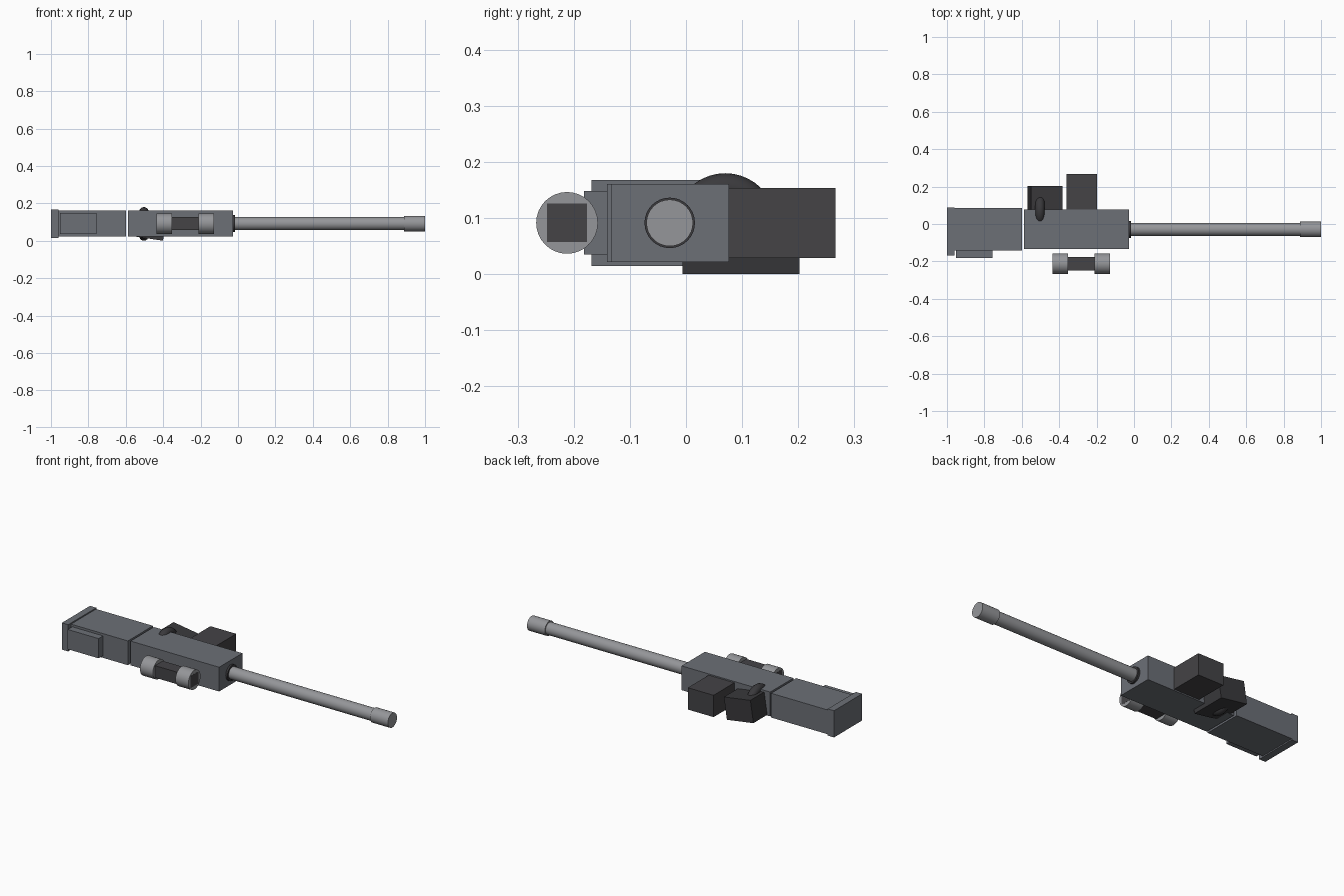
import bpy, math

if "Cube" in bpy.data.objects:
    bpy.data.objects.remove(bpy.data.objects["Cube"])

def material(name, r, g, b):
    m = bpy.data.materials.new(name)
    m.diffuse_color = (r, g, b, 1)
    m.use_nodes = True
    m.node_tree.nodes["Principled BSDF"].inputs["Base Color"].default_value = m.diffuse_color
    return m

GREY = material("blue_grey_metal", 0.15, 0.16, 0.183)
STEEL = material("light_steel", 0.30, 0.305, 0.32)
DARK = material("dark_polymer", 0.058, 0.056, 0.061)
BLACK = material("black_rubber", 0.042, 0.041, 0.045)

def finish(name, mat, smooth=False):
    o = bpy.context.object
    o.name = name
    o.data.materials.append(mat)
    if smooth:
        bpy.ops.object.shade_smooth_by_angle(angle=math.radians(35))
    return o

def box(name, mat, x, y, z, tilt=0):
    """Box from (min, max) ranges, optionally tilted about y."""
    c = [(a + b) / 2 for a, b in (x, y, z)]
    bpy.ops.mesh.primitive_cube_add(size=1, location=c)
    o = finish(name, mat)
    o.scale = [b - a for a, b in (x, y, z)]
    o.rotation_euler.y = tilt
    return o

def rod(name, mat, x, radius, y):
    """Cylinder along x at the shared axis height."""
    bpy.ops.mesh.primitive_cylinder_add(
        vertices=32, radius=radius, depth=x[1] - x[0],
        location=((x[0] + x[1]) / 2, y, AXIS_Z), rotation=(0, math.pi / 2, 0))
    return finish(name, mat, True)

AXIS_Z = 0.0915
BARREL_Y, SCOPE_Y = -0.029, -0.212

# Stock, butt plate and cheek rest
box("stock", GREY, (-0.998, -0.60), (-0.141, 0.086), (0.022, 0.161))
box("butt_plate", GREY, (-1.0, -0.96), (-0.168, 0.087), (0.015, 0.168))
box("cheek_rest", GREY, (-0.953, -0.757), (-0.182, -0.13), (0.035, 0.148))

# Receiver
box("receiver", GREY, (-0.588, -0.026), (-0.134, 0.077), (0.022, 0.161))

# Barrel, collar and muzzle
rod("barrel", STEEL, (-0.03, 0.99), 0.035, BARREL_Y)
rod("barrel_collar", BLACK, (-0.03, -0.015), 0.045, BARREL_Y)
rod("muzzle", STEEL, (0.887, 1.0), 0.0415, BARREL_Y)

# Scope: square body running through two round bells
box("scope_body", DARK, (-0.4355, -0.1275),
    (SCOPE_Y - 0.0355, SCOPE_Y + 0.0355), (AXIS_Z - 0.0345, AXIS_Z + 0.0345))
for name, x in (("scope_rear_bell", (-0.435, -0.353)), ("scope_front_bell", (-0.21, -0.128))):
    rod(name, STEEL, x, 0.055, SCOPE_Y)

# Magazine
box("magazine", DARK, (-0.361, -0.198), (0.04, 0.266), (0.029, 0.154))

# Tilted grip
box("grip", BLACK, (-0.5605, -0.3905), (-0.006, 0.202), (0.012, 0.1392), tilt=0.15)

# Ring-shaped trigger guard
bpy.ops.mesh.primitive_torus_add(
    major_radius=0.065, minor_radius=0.025, major_segments=40, minor_segments=16,
    location=(-0.503, 0.07, 0.09), rotation=(0, math.pi / 2, 0))
finish("trigger_guard", BLACK, True)
